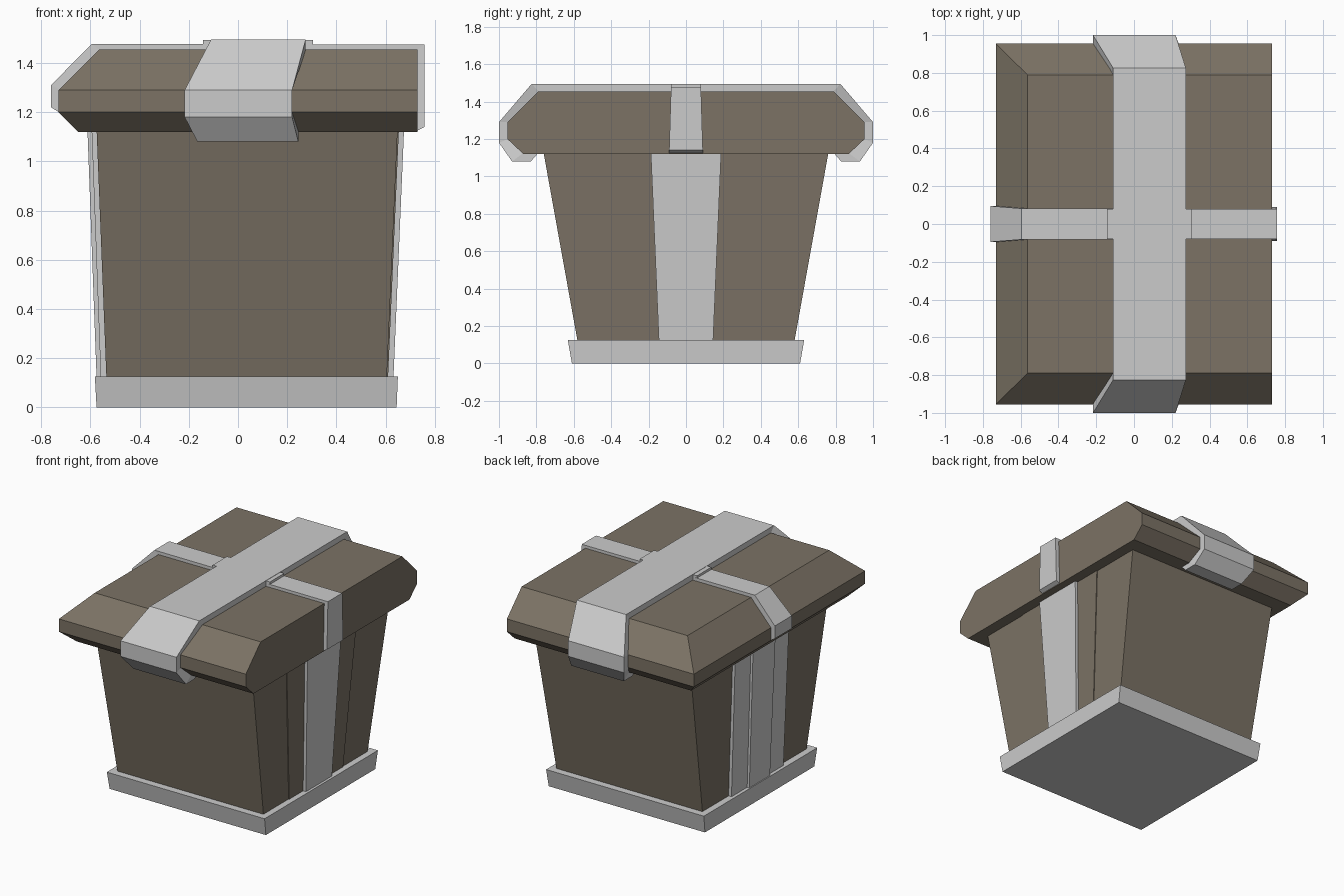
import bpy, bmesh

if "Cube" in bpy.data.objects:
    bpy.data.objects.remove(bpy.data.objects["Cube"])

brown = bpy.data.materials.new("brown")
brown.diffuse_color = (0.20, 0.17, 0.13, 1)
brown.use_nodes = True
brown.node_tree.nodes["Principled BSDF"].inputs["Base Color"].default_value = brown.diffuse_color


def loft(name, rings, mat=None):
    """Solid skinned through four-point rings, capped at both ends."""
    bm = bmesh.new()
    rows = [[bm.verts.new(p) for p in ring] for ring in rings]
    for a, b in zip(rows, rows[1:]):
        for i in range(4):
            j = (i + 1) % 4
            bm.faces.new((a[i], a[j], b[j], b[i]))
    bm.faces.new(rows[0])
    bm.faces.new(rows[-1])
    bmesh.ops.recalc_face_normals(bm, faces=bm.faces)
    me = bpy.data.meshes.new(name)
    bm.to_mesh(me)
    bm.free()
    if mat:
        me.materials.append(mat)
    ob = bpy.data.objects.new(name, me)
    bpy.context.collection.objects.link(ob)
    return ob


def rect(x0, x1, y, z):
    return [(x0, -y, z), (x1, -y, z), (x1, y, z), (x0, y, z)]


# Foot plate
loft("base", [rect(-0.575, 0.645, 0.61, 0), rect(-0.582, 0.65, 0.632, 0.125)])

# Tapered box
loft("body", [rect(-0.535, 0.605, 0.58, 0.12), rect(-0.575, 0.649, 0.762, 1.13)], brown)

# Lid: bevelled on three sides, flat on the right
loft("lid", [rect(-0.65, 0.73, 0.87, 1.12), rect(-0.73, 0.73, 0.955, 1.20),
             rect(-0.73, 0.73, 0.955, 1.29), rect(-0.565, 0.73, 0.79, 1.455)], brown)

# Side panels and straps: outer x at bottom and top, half width at bottom and top
panels = [
    ("right_panel", 0.61, 0.654, 0.30, 0.39, brown),
    ("right_strap", 0.632, 0.675, 0.145, 0.188, None),
    ("left_wide_strap", -0.558, -0.595, 0.29, 0.30, None),
    ("left_centre_strap", -0.575, -0.612, 0.115, 0.125, None),
]
for name, xb, xt, wb, wt, mat in panels:
    inner = 0.05 if xb > 0 else -0.05
    loft(name, [rect(xb - inner, xb, wb, 0.12), rect(xt - inner, xt, wt, 1.125)], mat)

# Wide lid strap, running front to back: outer y, z, inner y, z, x range
stations = [
    (0.83, 1.08, 0.79, 1.125, -0.165, 0.245),
    (0.93, 1.08, 0.87, 1.125, -0.165, 0.245),
    (1.00, 1.18, 0.95, 1.20, -0.217, 0.22),
    (1.00, 1.29, 0.95, 1.29, -0.217, 0.22),
    (0.825, 1.495, 0.785, 1.45, -0.11, 0.275),
]


def y_ring(s, st):
    yo, zo, yi, zi, x0, x1 = st
    return [(x0, s * yo, zo), (x1, s * yo, zo), (x1, s * yi, zi), (x0, s * yi, zi)]


loft("wide_lid_strap", [y_ring(-1, s) for s in stations] +
     [y_ring(1, s) for s in reversed(stations)])

# Narrow lid strap, running left to right: outer x, z, inner x, z, half width
cross = [
    (-0.76, 1.22, -0.72, 1.195, 0.095),
    (-0.76, 1.31, -0.72, 1.29, 0.095),
    (-0.595, 1.478, -0.56, 1.45, 0.082),
    (0.758, 1.475, 0.72, 1.45, 0.08),
    (0.758, 1.14, 0.72, 1.12, 0.09),
]
loft("narrow_lid_strap", [[(xo, -w, zo), (xo, w, zo), (xi, w, zi), (xi, -w, zi)]
                          for xo, zo, xi, zi, w in cross])

# Raised crossing where the straps meet
loft("strap_crossing", [rect(-0.142, 0.305, 0.08, 1.45), rect(-0.142, 0.305, 0.08, 1.493)])
